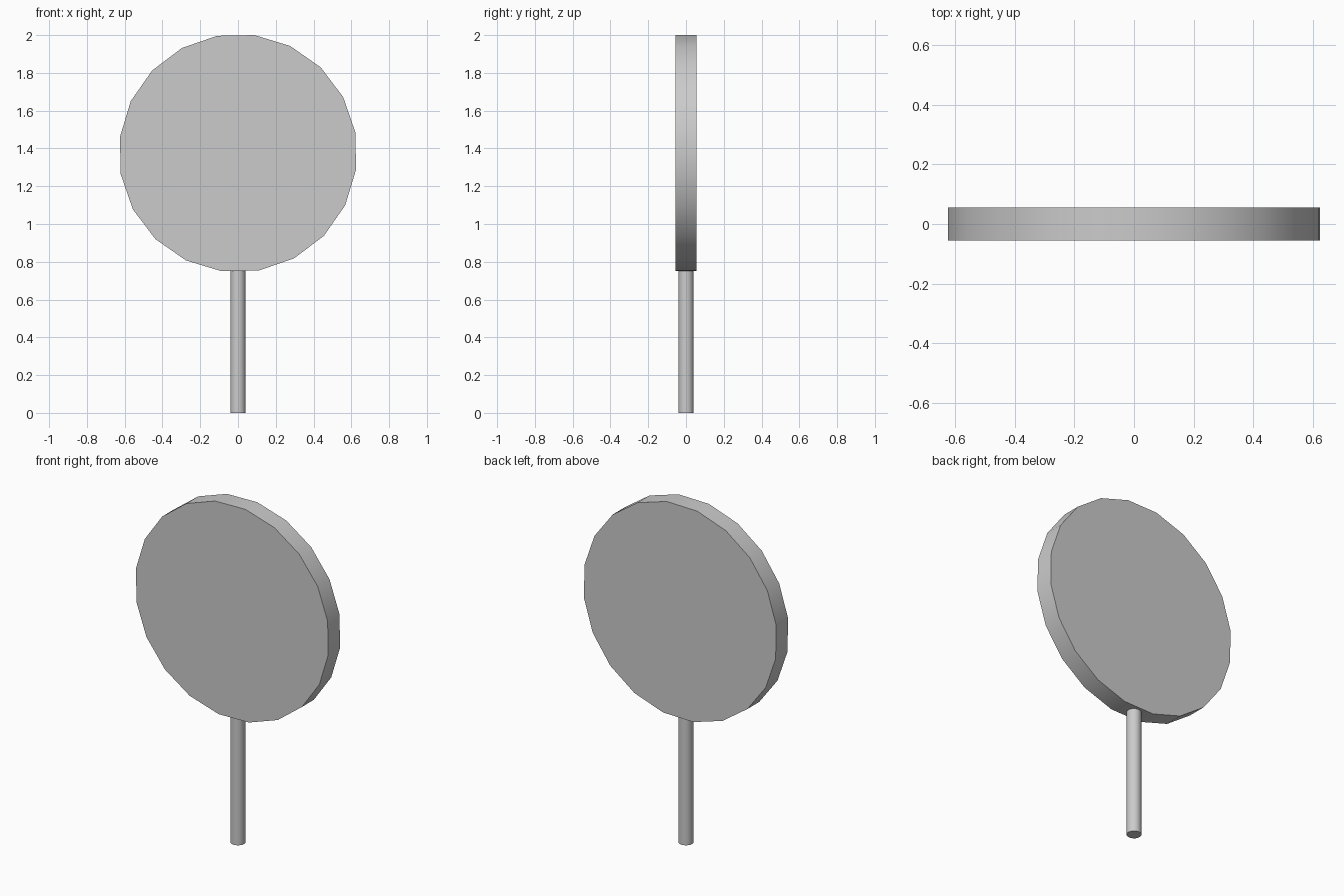
import bpy
import math

if "Cube" in bpy.data.objects:
    bpy.data.objects.remove(bpy.data.objects["Cube"])


def cylinder(name, sides, radius, depth, location, rotation=(0, 0, 0)):
    bpy.ops.mesh.primitive_cylinder_add(vertices=sides, radius=radius, depth=depth,
                                        location=location, rotation=rotation)
    obj = bpy.context.object
    obj.name = name
    # smooth round the sides, sharp at the caps
    bpy.ops.object.transform_apply(location=False, rotation=True, scale=True)
    bpy.ops.object.shade_smooth_by_angle(angle=math.radians(30))
    return obj


# Post, slightly sunk into the disc
POST_TOP = 0.76
cylinder("post", 20, 0.04, POST_TOP, (0, 0, POST_TOP / 2))

# Upright 20-sided disc, facing front, turned slightly about its own axis
DISC_TILT = math.radians(7.9)
cylinder("disc", 20, 0.631, 0.11, (0, 0, 1.375), (math.pi / 2, DISC_TILT, 0))
